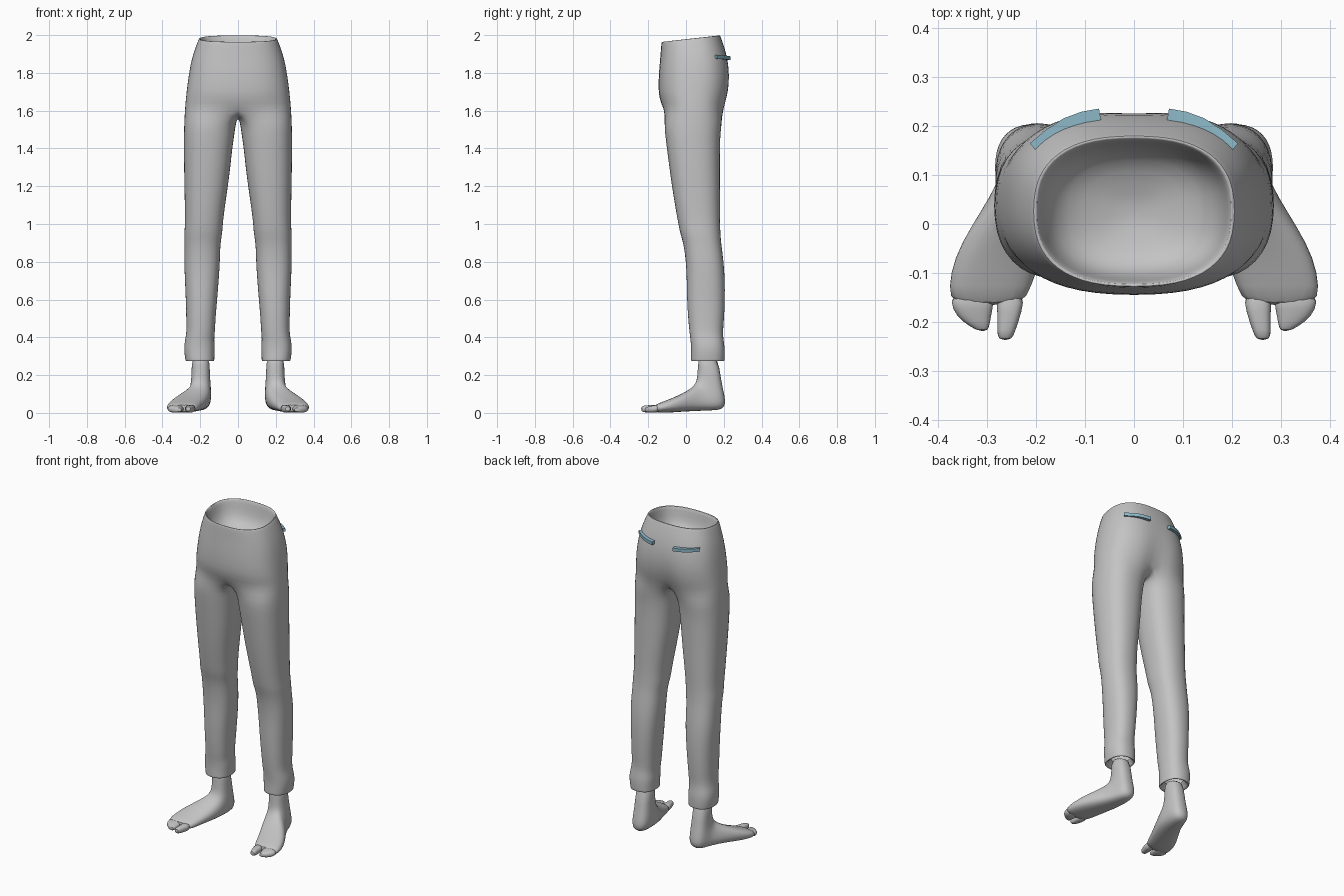
import bpy, bmesh, math
from mathutils import Vector


def material(name, rgb):
    m = bpy.data.materials.new(name)
    m.diffuse_color = (*rgb, 1)
    return m


GREY = material("soft grey", (0.55, 0.55, 0.55))
BLUE = material("dusty blue", (0.27, 0.48, 0.58))


def spow(v, p):
    return math.copysign(abs(v) ** p, v)


def finish(bm, name, mat, subdiv=1):
    """Turn a right-hand half into a mirrored, smooth object."""
    bmesh.ops.recalc_face_normals(bm, faces=bm.faces)
    me = bpy.data.meshes.new(name)
    bm.to_mesh(me)
    bm.free()
    me.materials.append(mat)
    ob = bpy.data.objects.new(name, me)
    bpy.context.collection.objects.link(ob)
    mir = ob.modifiers.new("mirror", 'MIRROR')
    mir.use_clip = True
    mir.merge_threshold = 0.0005
    if subdiv:
        sub = ob.modifiers.new("smooth", 'SUBSURF')
        sub.levels = sub.render_levels = subdiv
    bpy.context.view_layer.objects.active = ob
    ob.select_set(True)
    bpy.ops.object.shade_smooth_by_angle(angle=math.radians(50))
    ob.select_set(False)
    return ob


def bridge(bm, a, b, closed):
    n = len(a)
    for i in range(n if closed else n - 1):
        j = (i + 1) % n
        bm.faces.new((a[i], a[j], b[j], b[i]))


def loft(bm, rings, caps=True):
    vs = [[bm.verts.new(p) for p in r] for r in rings]
    for a, b in zip(vs, vs[1:]):
        bridge(bm, a, b, True)
    if caps:
        bm.faces.new(vs[0])
        bm.faces.new(vs[-1])


# ---- Trousers: open half rings for the hips, full rings for the leg ----
K, M = 14, 8          # segments on the outer and inner arcs
SPREAD = math.radians(40)

# z at back, half width, front y, back y, cleft depth
hips = [
    (1.835, 0.07, -0.03, 0.08, 0),       # hollow inside the waist
    (1.86, 0.14, -0.085, 0.135, 0),
    (1.91, 0.18, -0.11, 0.16, 0),
    (1.985, 0.194, -0.118, 0.17, 0),
    (1.998, 0.200, -0.124, 0.176, 0),    # rolled rim
    (2.000, 0.207, -0.129, 0.181, 0),
    (1.985, 0.212, -0.131, 0.186, 0),
    (1.94, 0.228, -0.134, 0.203, 0),
    (1.88, 0.246, -0.138, 0.221, 0.002),
    (1.81, 0.259, -0.144, 0.233, 0.006),
    (1.74, 0.269, -0.147, 0.235, 0.012),
    (1.67, 0.277, -0.145, 0.225, 0.022),
    (1.615, 0.282, -0.122, 0.208, 0.03),
]
# z, inner x, outer x, front y, back y
legs = [
    (1.54, 0.010, 0.286, -0.117, 0.192),
    (1.48, 0.018, 0.288, -0.113, 0.184),
    (1.40, 0.030, 0.288, -0.103, 0.181),
    (1.30, 0.040, 0.287, -0.090, 0.181),
    (1.20, 0.053, 0.285, -0.076, 0.181),
    (1.10, 0.068, 0.283, -0.060, 0.181),
    (1.00, 0.081, 0.281, -0.042, 0.181),
    (0.95, 0.082, 0.286, -0.032, 0.184),
    (0.90, 0.094, 0.283, -0.015, 0.187),
    (0.80, 0.095, 0.286, -0.001, 0.201),
    (0.70, 0.102, 0.282, 0.003, 0.207),
    (0.60, 0.110, 0.277, 0.004, 0.207),
    (0.50, 0.119, 0.275, 0.010, 0.203),
    (0.43, 0.122, 0.273, 0.017, 0.196),
    (0.39, 0.127, 0.280, 0.022, 0.199),
    (0.35, 0.122, 0.287, 0.026, 0.206),
    (0.31, 0.125, 0.284, 0.026, 0.206),
    (0.28, 0.125, 0.279, 0.025, 0.205),
    (0.274, 0.126, 0.278, 0.026, 0.204),  # cuff hem turning inwards
    (0.274, 0.135, 0.268, 0.036, 0.194),
    (0.31, 0.150, 0.246, 0.062, 0.175),
]


def hip_ring(row, index):
    z, w, yf, yb, cleft = row
    tilt = 0.113 * max(0.0, 1 - max(0, index - 5) / 4)
    pts = []
    for i in range(K + 1):
        t = math.pi * i / K
        x = 0.0 if i in (0, K) else w * spow(math.sin(t), 0.8)
        y = (yf + yb) / 2 - (yb - yf) / 2 * spow(math.cos(t), 0.8)
        if t > math.pi / 2:
            y -= cleft * math.exp(-(x / 0.045) ** 2)
        pts.append(Vector((x, y, z + tilt * (y - yb))))
    return pts


def leg_ring(row):
    z, xi, xo, yf, yb = row
    arc = math.pi + 2 * SPREAD
    angles = [-SPREAD + arc * i / K for i in range(K + 1)]
    angles += [math.pi + SPREAD + (2 * math.pi - arc) * i / M for i in range(1, M)]
    return [Vector(((xi + xo) / 2 + (xo - xi) / 2 * spow(math.sin(t), 0.85),
                    (yf + yb) / 2 - (yb - yf) / 2 * spow(math.cos(t), 0.85), z))
            for t in angles]


bm = bmesh.new()
rings = [[bm.verts.new(p) for p in hip_ring(r, i)] for i, r in enumerate(hips)]
floor = bm.verts.new((0, 0.025, 1.815))
for a, b in zip(rings[0], rings[0][1:]):
    bm.faces.new((floor, a, b))
for a, b in zip(rings, rings[1:]):
    bridge(bm, a, b, False)
# crotch seam running from back to front under the hips
front, back = rings[-1][0].co, rings[-1][-1].co
seam = []
for i in range(1, M):
    p = back.lerp(front, i / M)
    p.z -= 0.055 * math.sin(math.pi * i / M) ** 0.7
    seam.append(bm.verts.new(p))
prev = rings[-1] + seam
for row in legs:
    cur = [bm.verts.new(p) for p in leg_ring(row)]
    bridge(bm, prev, cur, True)
    prev = cur
finish(bm, "trousers", GREY)

# ---- Feet: sections fan from the toes round the heel up to the ankle ----
# top y, top z, bottom y, bottom z, inner x, outer x
foot = [
    (-0.168, 0.043, -0.168, 0.003, 0.226, 0.374),
    (-0.13, 0.057, -0.13, 0.0, 0.210, 0.381),
    (-0.07, 0.080, -0.07, 0.002, 0.188, 0.370),
    (-0.01, 0.108, 0.0, 0.007, 0.163, 0.335),
    (0.03, 0.133, 0.07, 0.010, 0.146, 0.298),
    (0.048, 0.155, 0.14, 0.012, 0.142, 0.272),
    (0.055, 0.175, 0.192, 0.016, 0.141, 0.260),
    (0.058, 0.195, 0.211, 0.042, 0.142, 0.255),
    (0.060, 0.220, 0.206, 0.090, 0.145, 0.250),
    (0.063, 0.250, 0.186, 0.170, 0.148, 0.247),
    (0.066, 0.310, 0.170, 0.310, 0.150, 0.245),
]
big_toe = [
    (-0.14, 0.046, -0.14, 0.002, 0.222, 0.284),
    (-0.18, 0.042, -0.18, 0.0, 0.229, 0.279),
    (-0.22, 0.040, -0.22, 0.002, 0.243, 0.281),
    (-0.238, 0.034, -0.238, 0.008, 0.250, 0.277),
]
joined_toes = [
    (-0.14, 0.046, -0.14, 0.002, 0.282, 0.378),
    (-0.175, 0.040, -0.175, 0.0, 0.289, 0.373),
    (-0.20, 0.034, -0.20, 0.001, 0.294, 0.352),
    (-0.22, 0.027, -0.22, 0.006, 0.298, 0.318),
]


def foot_ring(row, n=16):
    ty, tz, by, bz, xi, xo = row
    top, bot = Vector((0, ty, tz)), Vector((0, by, bz))
    mid, half = (top + bot) / 2, (top - bot) / 2
    pts = []
    for i in range(n):
        t = 2 * math.pi * i / n
        p = mid + half * spow(math.cos(t), 0.8)
        p.x = (xi + xo) / 2 + (xo - xi) / 2 * spow(math.sin(t), 0.8)
        pts.append(p)
    return pts


bm = bmesh.new()
for part in (foot, big_toe, joined_toes):
    loft(bm, [foot_ring(r) for r in part])
finish(bm, "feet", GREY)

# ---- Back pocket trims: thin strips curving round the seat ----
arc = [(0.07, 0.227), (0.105, 0.221), (0.14, 0.208), (0.175, 0.185), (0.207, 0.158)]
rings = []
for i, (x, y) in enumerate(arc):
    a, b = arc[max(i - 1, 0)], arc[min(i + 1, len(arc) - 1)]
    out = Vector((-(b[1] - a[1]), b[0] - a[0], 0)).normalized()
    c = Vector((x, y, 1.877 + 0.002 * i))
    up = Vector((0, 0, 0.010))
    rings.append([c + out * 0.009 + up, c + out * 0.009 - up,
                  c - out * 0.016 - up, c - out * 0.016 + up])
bm = bmesh.new()
loft(bm, rings)
finish(bm, "back_pocket_trims", BLUE, 0)
